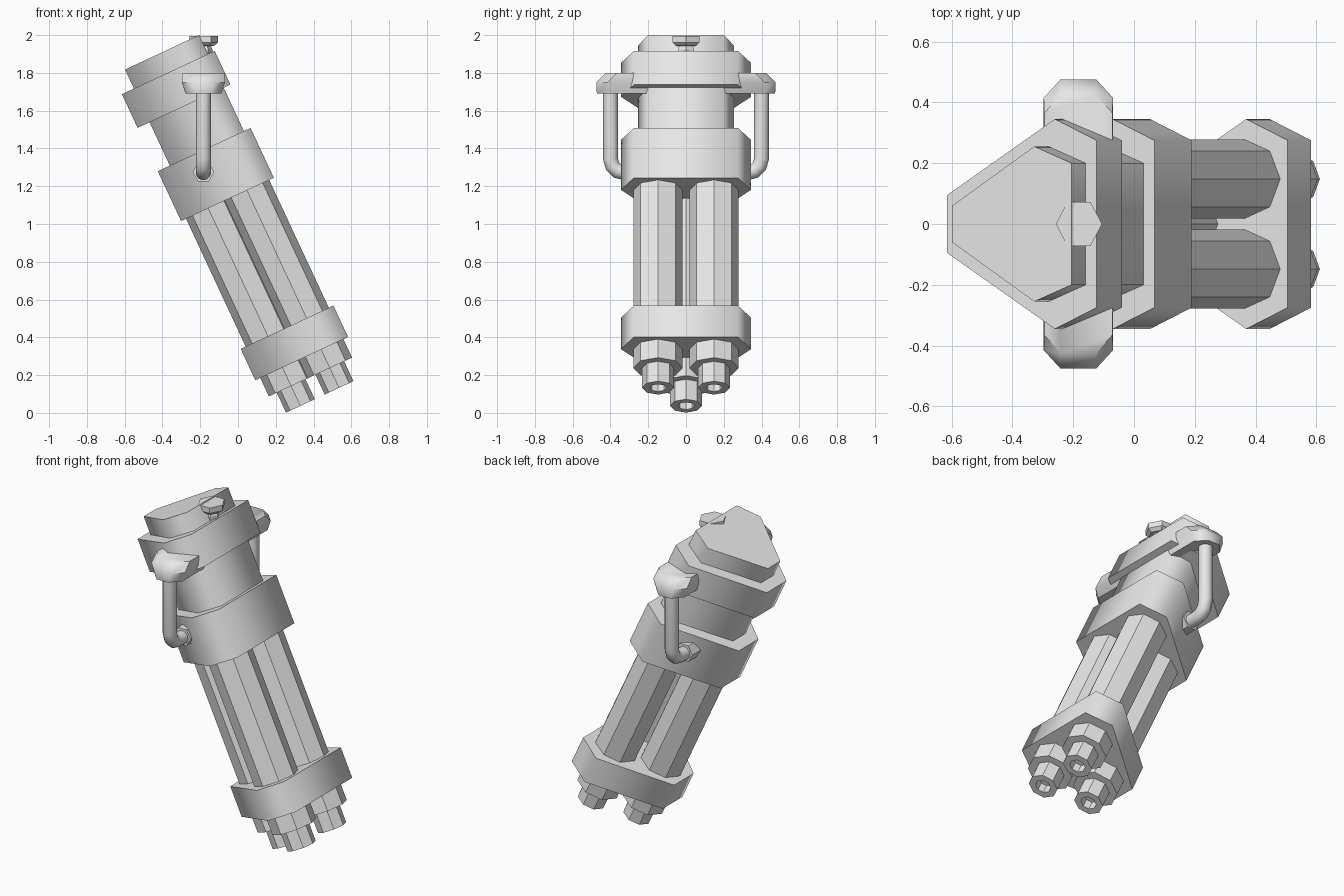
import bpy, bmesh
from math import sin, cos, pi, radians
from mathutils import Matrix, Vector

cube = bpy.data.objects.get("Cube")
if cube:
    bpy.data.objects.remove(cube, do_unlink=True)

# One plain grey for everything
grey = bpy.data.materials.new("plain grey")
grey.use_nodes = True
grey.diffuse_color = (0.8, 0.8, 0.8, 1)
grey.node_tree.nodes["Principled BSDF"].inputs["Base Color"].default_value = (0.8, 0.8, 0.8, 1)

# The body leans back; body parts are built upright and then tilted
TILT = Matrix.Rotation(radians(-25), 4, 'Y')
UPRIGHT = Matrix.Identity(4)


def loft(name, rings, matrix=UPRIGHT, smooth=None):
    """Skin a list of equal-length point rings and close both ends."""
    bm = bmesh.new()
    rows = [[bm.verts.new(matrix @ Vector(p)) for p in ring] for ring in rings]
    n = len(rows[0])
    for a, b in zip(rows, rows[1:]):
        for i in range(n):
            j = (i + 1) % n
            bm.faces.new((a[i], a[j], b[j], b[i]))
    bm.faces.new(rows[0])
    bm.faces.new(rows[-1])
    bmesh.ops.recalc_face_normals(bm, faces=bm.faces)
    mesh = bpy.data.meshes.new(name)
    bm.to_mesh(mesh)
    bm.free()
    mesh.materials.append(grey)
    obj = bpy.data.objects.new(name, mesh)
    bpy.context.collection.objects.link(obj)
    if smooth:
        bpy.ops.object.select_all(action='DESELECT')
        obj.select_set(True)
        bpy.context.view_layer.objects.active = obj
        bpy.ops.object.shade_smooth_by_angle(angle=radians(smooth))
    return obj


def mirrored(half):
    """Close a half outline (y > 0) across y = 0."""
    return half + [(x, -y) for x, y in reversed(half)]


def prism(name, outline, low, high):
    rings = [[(x, y, z) for x, y in outline] for z in (low, high)]
    return loft(name, rings, TILT, 70)


def polygon(cx, cy, z, r, sides):
    return [(cx + r * cos(2 * pi * i / sides), cy + r * sin(2 * pi * i / sides), z)
            for i in range(sides)]


# Blunt triangular body: wide collars and a narrower neck
wide = mirrored([(0.156, 0.095), (0.547, 0.345), (0.698, 0.275)])
narrow = mirrored([(0.226, 0.06), (0.524, 0.255), (0.659, 0.2)])
prism("lower_collar", wide, 0.118, 0.301)
prism("upper_collar", wide, 1.048, 1.339)
prism("neck", narrow, 1.33, 1.60)
prism("top_flange", wide, 1.592, 1.789)
prism("top_cap", narrow, 1.78, 1.90)

# Three eight-sided barrels with stepped, hollow muzzles
barrel_steps = [(0.13, 1.06), (0.13, 0.01), (0.084, 0.01), (0.084, -0.106),
                (0.045, -0.106), (0.045, -0.05)]
for label, u, y in (("rear", 0.315, 0), ("left", 0.541, 0.148), ("right", 0.541, -0.148)):
    loft(label + "_barrel", [polygon(u, y, w, r, 8) for r, w in barrel_steps], TILT)

# Level crossbar through the flange, with cut corners and a sloped top end
X0 = -0.183


def bar_ring(z, hx, hy):
    q = [(hx, hy - 0.06), (hx - 0.055, hy)]
    half = q + [(-x, y) for x, y in reversed(q)]
    full = half + [(-x, -y) for x, y in half]
    return [(X0 + x, y, z) for x, y in full]


loft("handle_crossbar", [bar_ring(1.69, 0.095, 0.472), bar_ring(1.75, 0.114, 0.475),
                         bar_ring(1.80, 0.112, 0.425)], smooth=50)

# Side handles: a rod that drops and bends into the collar, with a six-sided nut
rod_path = [(0.40, 1.72, 0), (0.40, 1.345, 0), (0.388, 1.305, -30),
            (0.362, 1.28, -60), (0.325, 1.272, -90), (0.20, 1.272, -90)]
for label, side in (("left", 1), ("right", -1)):
    rings = []
    for y, z, deg in rod_path:
        a = radians(deg)
        rings.append([(X0 + 0.04 * cos(t), side * (y + 0.04 * sin(t) * cos(a)),
                       z + 0.04 * sin(t) * sin(a))
                      for t in (2 * pi * i / 12 for i in range(12))])
    loft(label + "_handle_rod", rings, smooth=45)
    loft(label + "_handle_nut",
         [[(x, side * y, z) for x, z, _ in polygon(X0, 1.275, 0, 0.057, 6)]
          for y in (0.17, 0.28)])

# Small upright knob at the front of the top
knob_steps = [(0.045, 1.80), (0.045, 1.925), (0.038, 1.942), (0.055, 1.944),
              (0.076, 1.962), (0.076, 1.995)]
loft("top_knob", [[(x, y * 1.1, z) for x, y, z in polygon(-0.181, 0, z, r, 6)]
                  for r, z in knob_steps])
